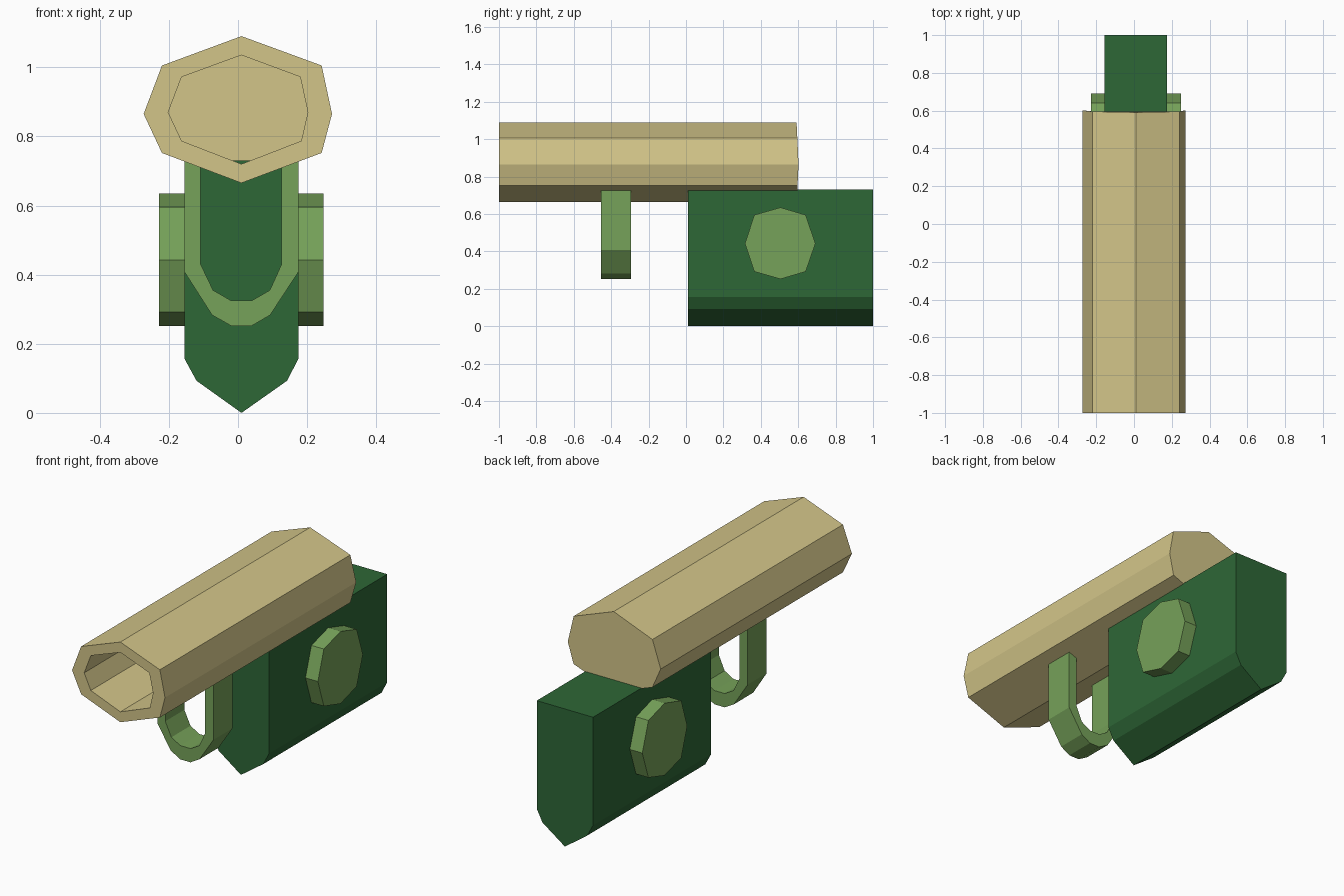
import bpy
import bmesh

cube = bpy.data.objects.get("Cube")
if cube:
    bpy.data.objects.remove(cube, do_unlink=True)


def material(name, rgb):
    mat = bpy.data.materials.new(name)
    mat.use_nodes = True
    mat.diffuse_color = (*rgb, 1)
    mat.node_tree.nodes["Principled BSDF"].inputs["Base Color"].default_value = (*rgb, 1)
    return mat


tan = material("tan", (0.65, 0.56, 0.25))
dark_green = material("dark green", (0.027, 0.135, 0.037))
light_green = material("light green", (0.18, 0.36, 0.10))


def loft(name, rings, mat):
    """Join matching closed rings of points and cap both ends."""
    bm = bmesh.new()
    loops = [[bm.verts.new(p) for p in ring] for ring in rings]
    for a, b in zip(loops, loops[1:]):
        for i in range(len(a)):
            j = (i + 1) % len(a)
            bm.faces.new((a[i], a[j], b[j], b[i]))
    bm.faces.new(loops[0])
    bm.faces.new(loops[-1])
    bmesh.ops.recalc_face_normals(bm, faces=bm.faces)
    mesh = bpy.data.meshes.new(name)
    bm.to_mesh(mesh)
    bm.free()
    mesh.materials.append(mat)
    obj = bpy.data.objects.new(name, mesh)
    bpy.context.collection.objects.link(obj)
    return obj


def along_y(profile, y):
    return [(x, y, z) for x, z in profile]


# Hollow barrel: back end, front rim, bore mouth, bore floor
outer = [(0.01, 1.09), (0.242, 1.005), (0.272, 0.865), (0.242, 0.752),
         (0.01, 0.665), (-0.22, 0.752), (-0.273, 0.865), (-0.22, 1.005)]
bore = [(0.01, 1.035), (0.18, 0.972), (0.202, 0.87), (0.183, 0.787),
        (0.01, 0.72), (-0.163, 0.787), (-0.202, 0.87), (-0.163, 0.972)]
back = [(x, 0.602 - 0.05 * abs(z - 0.87), z) for x, z in outer]
loft("barrel", [back, along_y(outer, -1), along_y(bore, -1), along_y(bore, 0.55)], tan)

# Grip block with a keel-shaped underside
left, right = -0.155, 0.175
grip = [(left, 0.73), (left, 0.157), (-0.12, 0.093), (0.01, 0),
        (0.142, 0.093), (right, 0.157), (right, 0.73)]
loft("grip", [along_y(grip, 0.01), along_y(grip, 1)], dark_green)

# Octagonal side knobs, one on each side of the grip
knob = [(0.505, 0.635), (0.64, 0.595), (0.692, 0.442), (0.64, 0.292),
        (0.505, 0.252), (0.365, 0.292), (0.315, 0.442), (0.365, 0.595)]
for name, x0, x1 in (("left_knob", right - 0.02, 0.248), ("right_knob", left + 0.02, -0.228)):
    loft(name, [[(x, y, z) for y, z in knob] for x in (x0, x1)], light_green)

# U-shaped trigger guard
guard_out = [(left, 0.73), (left, 0.408), (-0.075, 0.283), (-0.02, 0.252),
             (0.04, 0.252), (0.093, 0.283), (right, 0.408), (right, 0.73)]
guard_in = [(-0.108, 0.73), (-0.108, 0.43), (-0.072, 0.355), (-0.02, 0.325),
            (0.04, 0.325), (0.092, 0.355), (0.126, 0.43), (0.126, 0.73)]
sections = [[(a[0], -0.455, a[1]), (a[0], -0.295, a[1]),
             (b[0], -0.295, b[1]), (b[0], -0.455, b[1])]
            for a, b in zip(guard_out, guard_in)]
loft("trigger_guard", sections, light_green)
